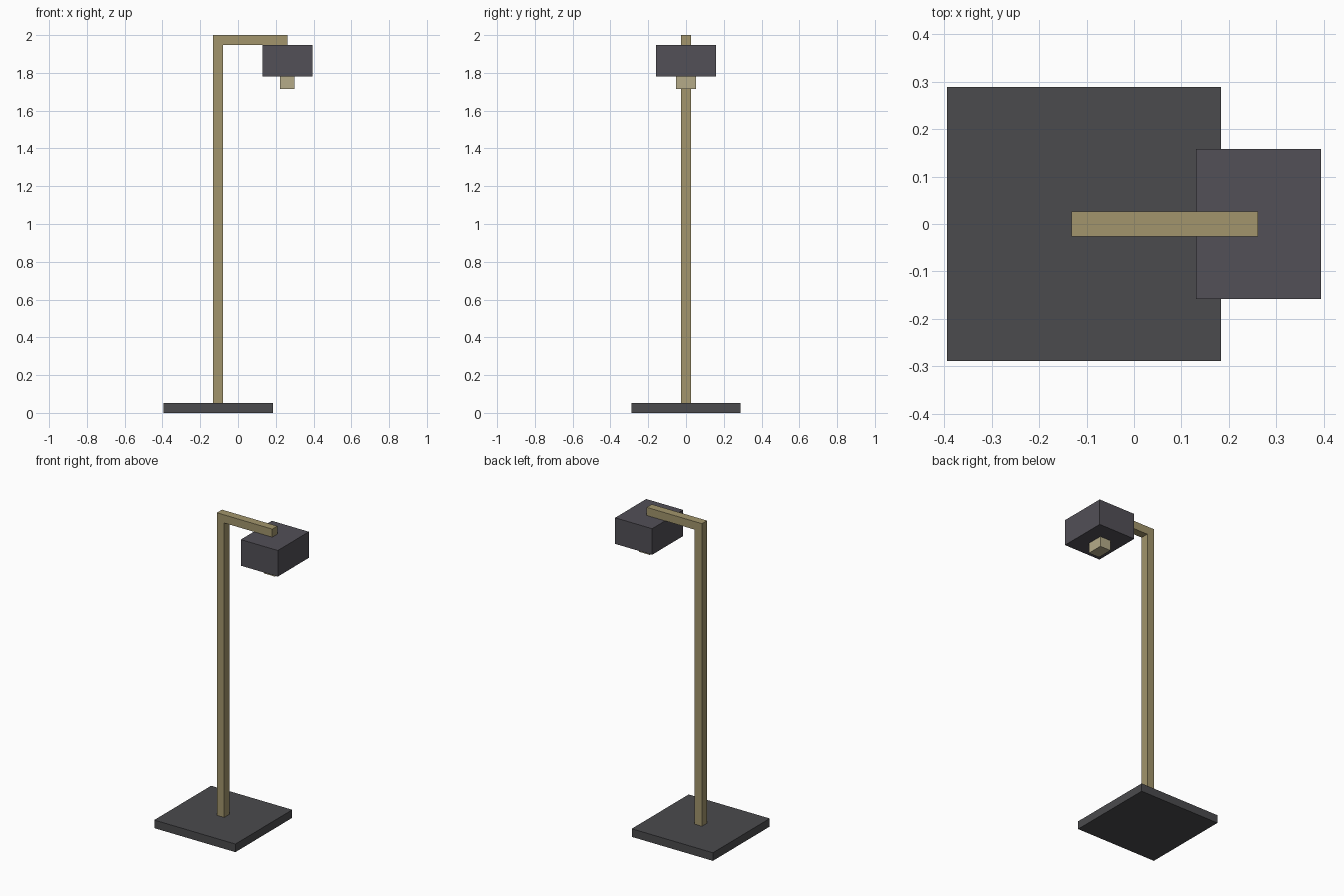
import bpy
import bmesh

if "Cube" in bpy.data.objects:
    bpy.data.objects.remove(bpy.data.objects["Cube"])


def material(name, rgb):
    mat = bpy.data.materials.new(name)
    mat.diffuse_color = (*rgb, 1)
    mat.use_nodes = True
    mat.node_tree.nodes["Principled BSDF"].inputs["Base Color"].default_value = mat.diffuse_color
    return mat


def prism(name, outline, y, mat):
    """Extrude an (x, z) outline from -y to +y."""
    bm = bmesh.new()
    face = bm.faces.new([bm.verts.new((px, -y, pz)) for px, pz in outline])
    ext = bmesh.ops.extrude_face_region(bm, geom=[face])
    moved = [v for v in ext["geom"] if isinstance(v, bmesh.types.BMVert)]
    bmesh.ops.translate(bm, verts=moved, vec=(0, 2 * y, 0))
    bmesh.ops.recalc_face_normals(bm, faces=bm.faces)
    mesh = bpy.data.meshes.new(name)
    bm.to_mesh(mesh)
    bm.free()
    mesh.materials.append(mat)
    obj = bpy.data.objects.new(name, mesh)
    bpy.context.collection.objects.link(obj)
    return obj


def box(name, x0, x1, y, z0, z1, mat):
    return prism(name, [(x0, z0), (x1, z0), (x1, z1), (x0, z1)], y, mat)


brass = material("brass", (0.36, 0.30, 0.15))
dark = material("dark_metal", (0.07, 0.07, 0.075))
shade = material("shade_grey", (0.085, 0.08, 0.095))
glow = material("bulb_cream", (0.46, 0.41, 0.25))

# Square floor plate
box("base", -0.394, 0.184, 0.289, 0, 0.052, dark)

# Upright post and overhanging arm as one L-shaped bar
prism("post_and_arm", [(-0.132, 0.052), (-0.08, 0.052), (-0.08, 1.948),
                       (0.262, 1.948), (0.262, 2), (-0.132, 2)], 0.026, brass)

# Lamp shade hanging under the arm, with the bulb below it
box("lamp_shade", 0.131, 0.394, 0.158, 1.78, 1.948, shade)
box("bulb", 0.223, 0.3, 0.052, 1.714, 1.78, glow)
